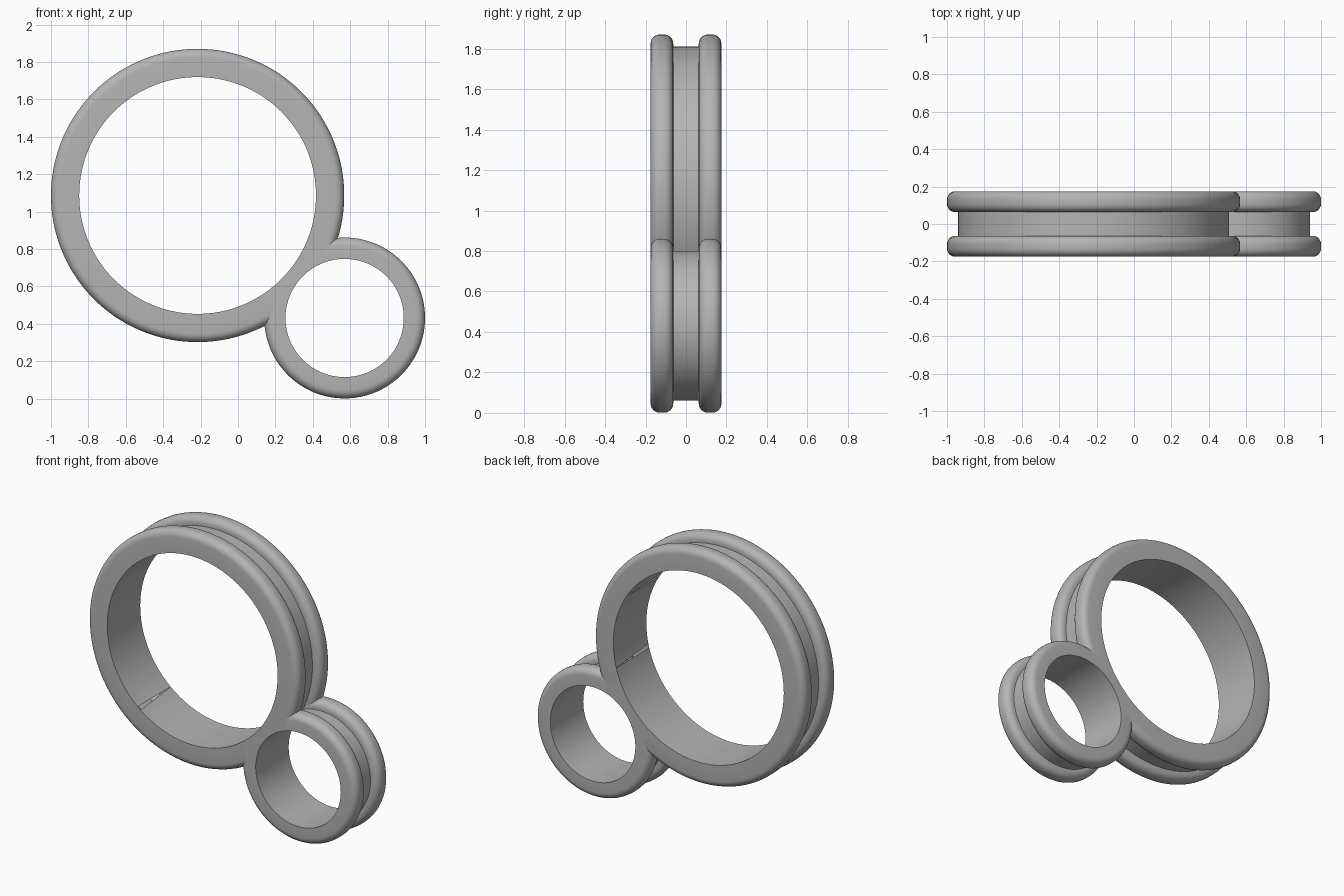
import bpy, bmesh
from math import sin, cos, pi, radians
from mathutils import Matrix, Vector

if "Cube" in bpy.data.objects:
    bpy.data.objects.remove(bpy.data.objects["Cube"])

HALF_DEPTH = 0.175   # half the overall thickness
GROOVE = 0.063       # half the groove width
FILLET = 0.045       # rounding of the rim corners
SEGMENTS = 144

# Centre, outer radius, groove radius and hole radius of each ring
LARGE = dict(x=-0.216, z=1.086, outer=0.784, core=0.725, hole=0.633)
SMALL = dict(x=0.57, z=0.431, outer=0.43, core=0.37, hole=0.316)

grey = bpy.data.materials.new("plain grey")
grey.use_nodes = True
colour = (0.46, 0.46, 0.46, 1)
grey.diffuse_color = colour
grey.node_tree.nodes["Principled BSDF"].inputs["Base Color"].default_value = colour


def lathe(name, ring, profile):
    """Turn a (radius, depth) profile, open at the axis, about the y direction."""
    bm = bmesh.new()
    verts = [bm.verts.new((r, y, 0)) for r, y in profile]
    edges = [bm.edges.new(pair) for pair in zip(verts, verts[1:])]
    bmesh.ops.spin(bm, geom=verts + edges, axis=(0, 1, 0), cent=(0, 0, 0),
                   angle=2 * pi, steps=SEGMENTS)
    bmesh.ops.remove_doubles(bm, verts=bm.verts, dist=1e-5)
    bmesh.ops.recalc_face_normals(bm, faces=bm.faces)
    bmesh.ops.transform(bm, verts=bm.verts,
                        matrix=Matrix.Translation(Vector((ring["x"], 0, ring["z"]))))
    mesh = bpy.data.meshes.new(name)
    bm.to_mesh(mesh)
    bm.free()
    mesh.materials.append(grey)
    obj = bpy.data.objects.new(name, mesh)
    bpy.context.collection.objects.link(obj)
    return obj


def corner(r, y, start):
    """Quarter-round fillet points around the centre (r, y)."""
    angles = [radians(start + 15 * i) for i in range(7)]
    return [(r + FILLET * cos(a), y + FILLET * sin(a)) for a in angles]


def grooved_disc(name, ring):
    """Solid wheel with two rounded rims and a groove between them."""
    r = ring["outer"] - FILLET
    half = [(ring["core"], GROOVE)]
    half += corner(r, GROOVE + FILLET, -90)
    half += corner(r, HALF_DEPTH - FILLET, 0)
    half.append((0, HALF_DEPTH))
    mirrored = [(r, -y) for r, y in reversed(half)]
    return lathe(name, ring, mirrored + half)


def hole_cutter(name, ring):
    r, d = ring["hole"], HALF_DEPTH + 0.1
    cutter = lathe(name, ring, [(0, -d), (r, -d), (r, d), (0, d)])
    cutter.hide_render = True
    return cutter


def combine(target, tool, operation):
    bpy.context.view_layer.objects.active = target
    mod = target.modifiers.new("combine", 'BOOLEAN')
    mod.operation = operation
    mod.solver = 'EXACT'
    mod.object = tool
    bpy.ops.object.modifier_apply(modifier=mod.name)
    bpy.data.objects.remove(tool)


# Merge both wheels, then bore both holes through the joined body
body = grooved_disc("double_ring", LARGE)
combine(body, grooved_disc("small_ring", SMALL), 'UNION')
for ring in (LARGE, SMALL):
    combine(body, hole_cutter("hole_cutter", ring), 'DIFFERENCE')

# Smooth the curved faces and keep the rims crisp
bpy.ops.object.select_all(action='DESELECT')
body.select_set(True)
bpy.context.view_layer.objects.active = body
bpy.ops.object.shade_smooth_by_angle(angle=radians(30))
